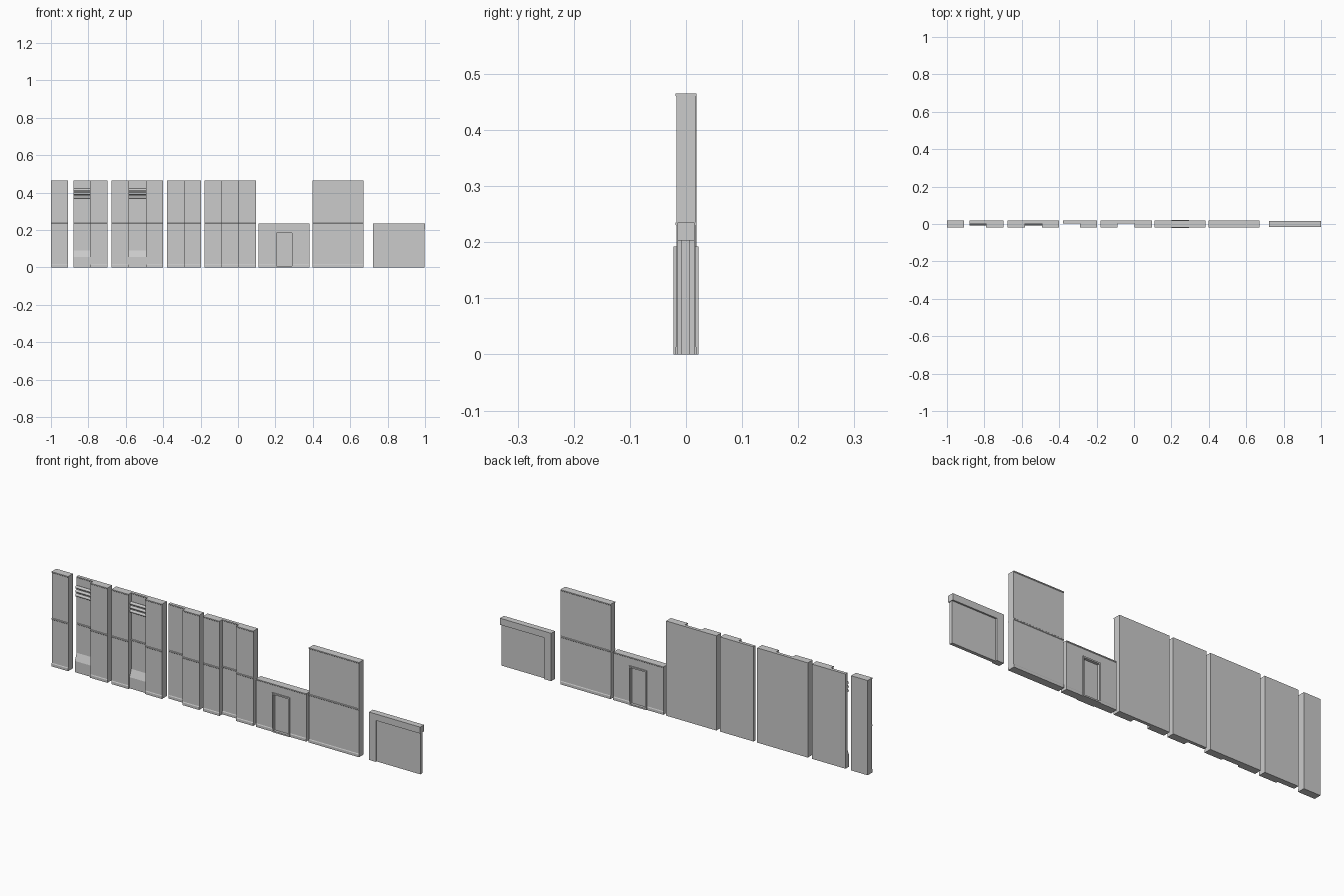
import bpy, bmesh, math

if "Cube" in bpy.data.objects:
    bpy.data.objects.remove(bpy.data.objects["Cube"])

H, MID = 0.465, 0.235          # full and half wall heights
FRONT, BACK, LIP = -0.0165, 0.0187, 0.002
RECESS = 0.005                 # front plane of recessed bays


def extrude_x(name, prof, x0, x1):
    """Extrude a (y, z) profile along x."""
    bm = bmesh.new()
    a = [bm.verts.new((x0, y, z)) for y, z in prof]
    b = [bm.verts.new((x1, y, z)) for y, z in prof]
    n = len(prof)
    bm.faces.new(a)
    bm.faces.new(b[::-1])
    for i in range(n):
        j = (i + 1) % n
        bm.faces.new((a[j], a[i], b[i], b[j]))
    bmesh.ops.recalc_face_normals(bm, faces=bm.faces)
    me = bpy.data.meshes.new(name)
    bm.to_mesh(me)
    bm.free()
    ob = bpy.data.objects.new(name, me)
    bpy.context.collection.objects.link(ob)
    return ob


def box(name, x0, x1, y0, y1, z0, z1):
    return extrude_x(name, [(y0, z0), (y1, z0), (y1, z1), (y0, z1)], x0, x1)


def face_line(y, s, h, z0=0.0):
    """One wall face, bottom to top: skirting, mid lip and top lip; s is outward."""
    o = y + s * LIP
    pts = [(o, 0), (o, 0.013), (y, 0.017)] if z0 == 0 else [(y, z0)]
    if h > MID:
        pts += [(y, MID - 0.006), (o, MID - 0.004), (o, MID), (y, MID + 0.002)]
    return pts + [(y, h - 0.006), (o, h - 0.004), (o, h)]


def wall(name, x0, x1, h=H, front=FRONT, two_sided=False, z0=0.0):
    if two_sided:
        back = face_line(-FRONT, 1, h, z0)
    else:
        back = [(BACK, z0), (BACK, h)]
    return extrude_x(name, face_line(front, -1, h, z0) + back[::-1], x0, x1)


def utility_bay(name, x0, x1):
    """Recessed bay with a sloped footing and three pipes."""
    wall(name + "_back", x0, x1, front=RECESS)
    extrude_x(name + "_footing", [(-0.009, 0), (RECESS + 0.001, 0),
              (RECESS + 0.001, 0.09), (RECESS, 0.09), (-0.009, 0.055)], x0, x1)
    for k in range(3):
        ring = [(0.001 + 0.007 * math.cos(t * math.pi / 6),
                 0.376 + 0.0195 * k + 0.007 * math.sin(t * math.pi / 6))
                for t in range(12)]
        p = extrude_x(f"{name}_pipe_{k + 1}", ring, x0, x1)
        for f in p.data.polygons:
            f.use_smooth = len(f.vertices) == 4


# narrow post
wall("post", -1.0, -0.91)

# utility end panel: open bay, then pillar
utility_bay("utility_end", -0.88, -0.79)
wall("utility_end_pillar", -0.79, -0.697)

# utility middle panel: bay between two pillars
wall("utility_mid_pillar_left", -0.675, -0.583)
utility_bay("utility_mid", -0.583, -0.492)
wall("utility_mid_pillar_right", -0.492, -0.40)

# plain recess end panel
wall("recess_end_back", -0.38, -0.289, front=RECESS)
wall("recess_end_pillar", -0.289, -0.198)

# plain recess middle panel
wall("recess_mid_pillar_left", -0.178, -0.088)
wall("recess_mid_back", -0.088, 0.003, front=RECESS)
wall("recess_mid_pillar_right", 0.003, 0.095)

# half-height door wall
DX0, DX1, DT, J = 0.2, 0.295, 0.192, 0.007
wall("door_wall_left", 0.11, DX0, MID, two_sided=True)
wall("door_wall_right", DX1, 0.383, MID, two_sided=True)
wall("door_wall_header", DX0, DX1, MID, two_sided=True, z0=DT)
D = 0.0225
box("door_jamb_left", DX0, DX0 + J, -D, D, 0, DT)
box("door_jamb_right", DX1 - J, DX1, -D, D, 0, DT)
box("door_lintel", DX0 + J, DX1 - J, -D, D, DT - J, DT)
box("door_sill", DX0 + J, DX1 - J, -D, D, 0, 0.007)
box("door_leaf", DX0 + J, DX1 - J, -0.009, 0.009, 0.007, DT - J)

# full-height two-sided wall
wall("tall_wall", 0.397, 0.67, two_sided=True)

# half-height framed panel, open at its right end
box("framed_panel_post", 0.722, 0.76, -0.015, 0.015, 0, 0.203)
box("framed_panel_header", 0.722, 1.0, -0.015, 0.015, 0.203, MID)
box("framed_panel_infill", 0.76, 0.997, -0.009, 0.007, 0, 0.203)
